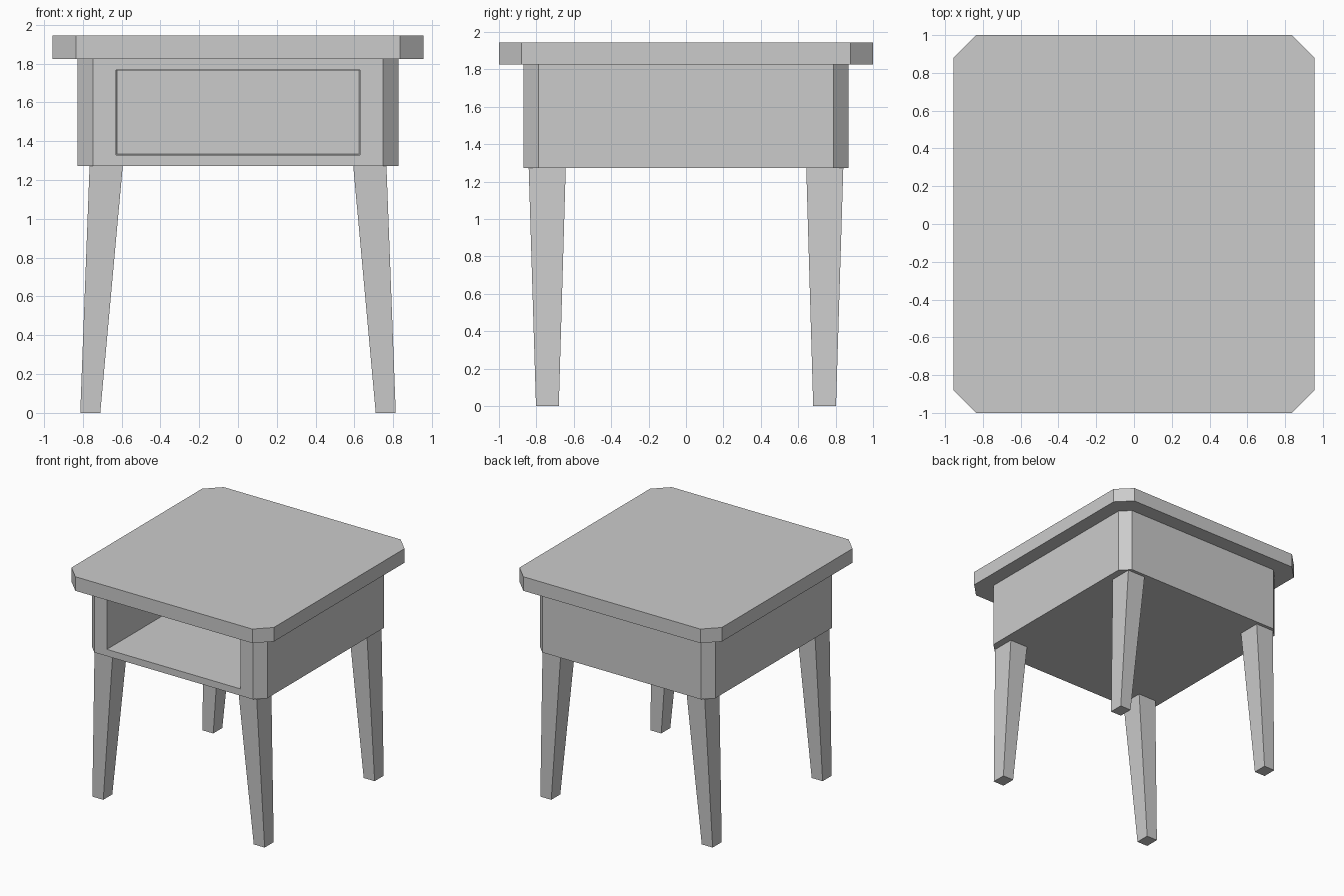
import bpy, bmesh

if "Cube" in bpy.data.objects:
    bpy.data.objects.remove(bpy.data.objects["Cube"])


def finish(name, bm):
    bmesh.ops.recalc_face_normals(bm, faces=bm.faces)
    mesh = bpy.data.meshes.new(name)
    bm.to_mesh(mesh)
    bm.free()
    obj = bpy.data.objects.new(name, mesh)
    bpy.context.collection.objects.link(obj)
    return obj


def loft(lower, upper):
    """Closed solid between two matching rings of points."""
    bm = bmesh.new()
    a = [bm.verts.new(p) for p in lower]
    b = [bm.verts.new(p) for p in upper]
    n = len(a)
    bm.faces.new(a[::-1])
    bm.faces.new(b)
    for i in range(n):
        j = (i + 1) % n
        bm.faces.new((a[i], a[j], b[j], b[i]))
    bm.normal_update()
    return bm


def chamfered_box(x, y, c, z0, z1):
    ring = [(x - c, -y), (x, c - y), (x, y - c), (x - c, y),
            (c - x, y), (-x, y - c), (-x, c - y), (c - x, -y)]
    return loft([(*p, z0) for p in ring], [(*p, z1) for p in ring])


def rect(x0, x1, y0, y1, z):
    return [(x0, y0, z), (x1, y0, z), (x1, y1, z), (x0, y1, z)]


# Table top with cut corners
finish("table_top", chamfered_box(0.955, 1.0, 0.12, 1.825, 1.945))

# Cabinet body with an open shelf recessed into the front
bm = chamfered_box(0.828, 0.868, 0.08, 1.272, 1.825)
front = min(bm.faces, key=lambda f: f.calc_center_median().y)
for x, z0, z1, y in ((0.63, 1.33, 1.767, -0.868), (0.622, 1.333, 1.764, 0.79)):
    bmesh.ops.inset_individual(bm, faces=[front], thickness=0.03)
    mid = front.calc_center_median().z
    for v in front.verts:
        v.co = (x if v.co.x > 0 else -x, y, z1 if v.co.z > mid else z0)
finish("cabinet_body", bm)

# Four splayed, tapered legs
for sx, side in ((-1, "left"), (1, "right")):
    for sy, end in ((-1, "front"), (1, "back")):
        foot = rect(sx * 0.71, sx * 0.813, sy * 0.68, sy * 0.802, 0)
        head = rect(sx * 0.594, sx * 0.765, sy * 0.643, sy * 0.841, 1.273)
        finish(f"{end}_{side}_leg", loft(foot, head))
